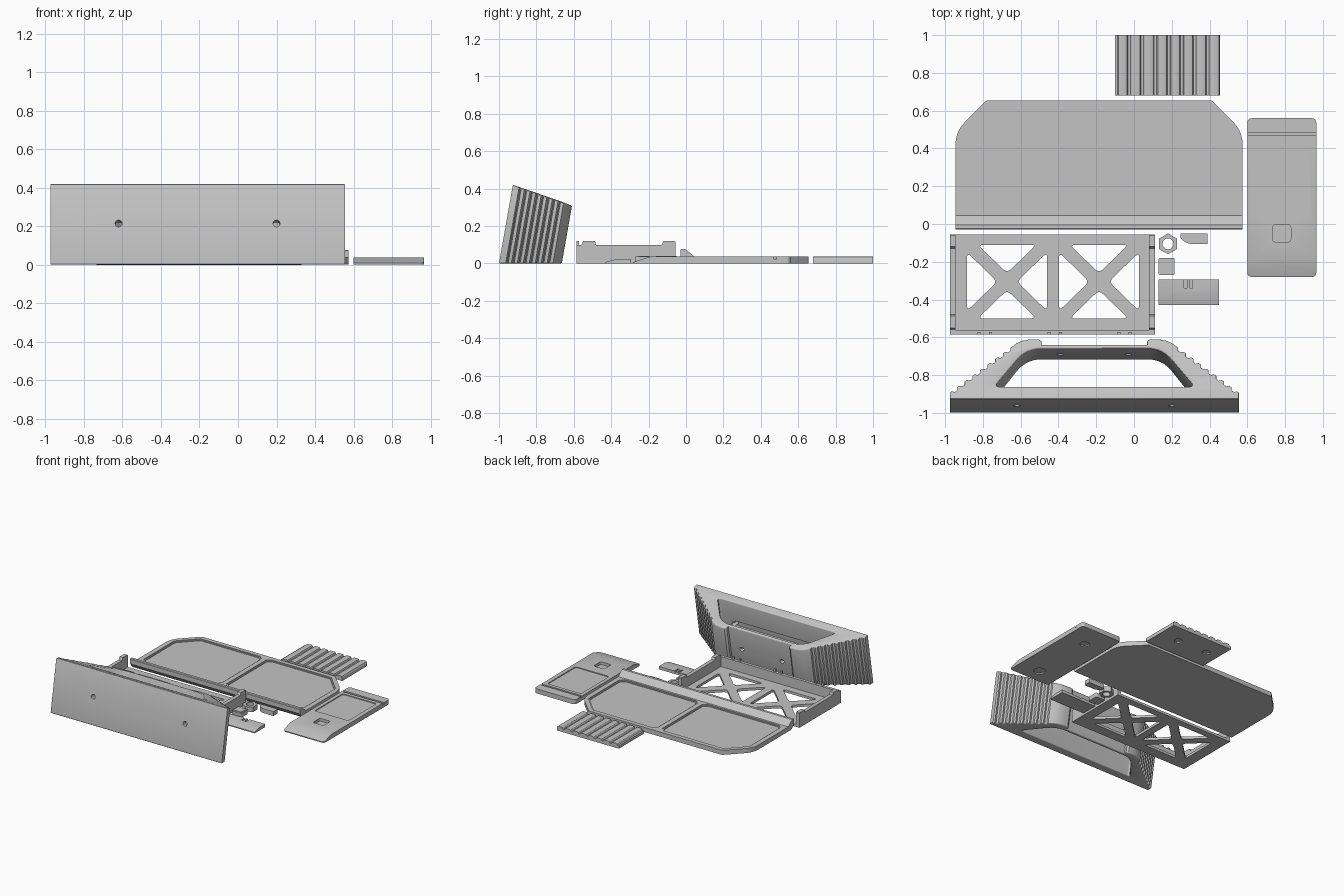
import bpy, bmesh, math
from mathutils import Matrix, Vector

cube = bpy.data.objects.get("Cube")
if cube:
    bpy.data.objects.remove(cube, do_unlink=True)

grey = bpy.data.materials.new("plain grey")
grey.use_nodes = True
COL = (0.55, 0.55, 0.55, 1)
grey.diffuse_color = COL
grey.node_tree.nodes["Principled BSDF"].inputs["Base Color"].default_value = COL

# Maps for profiles drawn in the side (y, z) and front (x, z) planes
SIDE = Matrix(((0, 0, 1, 0), (1, 0, 0, 0), (0, 1, 0, 0), (0, 0, 0, 1)))
FRONT = Matrix(((1, 0, 0, 0), (0, 0, 1, 0), (0, 1, 0, 0), (0, 0, 0, 1)))


def rounded(pts, r, n=5):
    """Round every corner of a polygon; a third value overrides the radius."""
    out = []
    for i, p in enumerate(pts):
        rad = p[2] if len(p) > 2 else r
        c, a, b = (Vector(q[:2]) for q in (p, pts[i - 1], pts[(i + 1) % len(pts)]))
        s = c + (a - c).normalized() * rad
        e = c + (b - c).normalized() * rad
        for k in range(n + 1):
            t = k / n
            out.append(s * (1 - t) ** 2 + c * 2 * t * (1 - t) + e * t * t)
    return out


def rect(x0, y0, x1, y1):
    return [(x0, y0), (x1, y0), (x1, y1), (x0, y1)]


def circle(x, y, r, n=20, turn=0.0):
    return [(x + r * math.cos(turn + math.tau * i / n),
             y + r * math.sin(turn + math.tau * i / n)) for i in range(n)]


def prism(name, polys, z0, z1, m=None, bevel=0.0):
    """Extrude one or more polygons into one object, optionally softening the rims."""
    bm = bmesh.new()
    for poly in polys:
        low = [bm.verts.new((p[0], p[1], z0)) for p in poly]
        high = [bm.verts.new((p[0], p[1], z1)) for p in poly]
        bm.faces.new(low[::-1])
        bm.faces.new(high)
        for i in range(len(poly)):
            bm.faces.new((low[i - 1], low[i], high[i], high[i - 1]))
    if bevel:
        rim = [e for e in bm.edges if all(v.co.z == z1 for v in e.verts)]
        bmesh.ops.bevel(bm, geom=rim, offset=bevel, segments=3, profile=0.5,
                        affect='EDGES', clamp_overlap=True)
    if m:
        bm.transform(m)
    bmesh.ops.recalc_face_normals(bm, faces=bm.faces)
    me = bpy.data.meshes.new(name)
    bm.to_mesh(me)
    bm.free()
    me.materials.append(grey)
    ob = bpy.data.objects.new(name, me)
    bpy.context.collection.objects.link(ob)
    return ob


def cut(ob, polys, z0, z1, m=None):
    """Subtract extruded polygons from a part."""
    tool = prism("cutter", polys, z0, z1, m)
    mod = ob.modifiers.new("cut", 'BOOLEAN')
    mod.object, mod.operation, mod.solver = tool, 'DIFFERENCE', 'EXACT'
    deps = bpy.context.evaluated_depsgraph_get()
    me = bpy.data.meshes.new_from_object(ob.evaluated_get(deps))
    ob.modifiers.clear()
    ob.data = me
    bpy.data.objects.remove(tool, do_unlink=True)


# Grip block: ridged outline, drawn as half and mirrored
MID = -0.21
a, b = Vector((0.765, 0.035)), Vector((0.43, 0.295))
inward = Vector((-0.61, -0.79)) * 0.013
half = [Vector((0.765, 0)), a]
for i in range(8):
    for t, deep in ((0.25, 0), (0.45, 1), (0.75, 1), (0.95, 0)):
        half.append(a.lerp(b, (i + t) / 8.3) + inward * deep)
half += [Vector(p) for p in ((0.41, 0.31), (0.38, 0.323), (0.34, 0.331),
                             (0.295, 0.331), (0.28, 0.32), (0.28, 0.30))]
outline = [(MID + p.x, p.y) for p in half] + [(MID - p.x, p.y) for p in reversed(half)]
grip = prism("grip_block", [outline], 0, 1)
opening = rounded([(MID - 0.53, 0.068, 0.03), (MID + 0.53, 0.068, 0.03),
                   (MID + 0.36, 0.278, 0.08), (MID - 0.36, 0.278, 0.08)], 0.05, 8)
cut(grip, [opening], -1, 2)

# Taper its top and bottom, soften the rims, lean it back
TILT = math.radians(10)
bm = bmesh.new()
bm.from_mesh(grip.data)
rims = [e for e in bm.edges if len(e.link_faces) == 2
        and (abs(e.link_faces[0].normal.z) > 0.9) != (abs(e.link_faces[1].normal.z) > 0.9)]
for v in bm.verts:
    low, high = v.co.y * math.tan(TILT), 0.427 - v.co.y * 0.164
    v.co.z = low + (high - low) * v.co.z
bmesh.ops.bevel(bm, geom=rims, offset=0.008, segments=3, profile=0.5,
                affect='EDGES', clamp_overlap=True)
lean = Matrix.Translation((0, -1, 0)) @ Matrix.Rotation(-TILT, 4, 'X')
bm.transform(lean)
bm.to_mesh(grip.data)
bm.free()
# Screw holes and the slot inside the opening
cut(grip, [circle(x, 0.217, 0.018) for x in (-0.62, 0.2)], -0.02, 0.1, lean @ FRONT)
cut(grip, [circle(x, 0.2, 0.018) for x in (-0.39, -0.03)], 0.24, 0.4, lean @ FRONT)
cut(grip, [rounded(rect(MID - 0.4, 0.19, MID + 0.4, 0.25), 0.015)], 0.04, 0.1, lean @ FRONT)

# Large cover with two sunken panels and a raised lip
CX = -0.185
cover = prism("cover", [rounded([(-0.945, 0, 0.002), (0.575, 0, 0.002), (0.575, 0.49, 0.07),
                                 (0.41, 0.655, 0.01), (-0.78, 0.655, 0.01),
                                 (-0.945, 0.49, 0.07)], 0.02)], 0, 0.037, bevel=0.004)


def panel(s, grow):
    pts = [(0.02, 0.09), (0.05, 0.06), (0.69, 0.06), (0.72, 0.09),
           (0.72, 0.48), (0.585, 0.62), (0.05, 0.62), (0.02, 0.59)]
    c = Vector((0.37, 0.34))
    return [(CX + s * (c.x + (x - c.x) * grow), c.y + (y - c.y) * grow) for x, y in pts]


cut(cover, [panel(s, 1) for s in (-1, 1)], 0.031, 0.1)
cut(cover, [panel(s, 0.975) for s in (-1, 1)], 0.025, 0.1)
prism("cover_lip", [[(0.002, 0), (-0.03, 0.037), (-0.03, 0.073), (-0.025, 0.077),
                     (-0.005, 0.077), (0.01, 0.066), (0.045, 0.036), (0.045, 0)]],
      -0.945, 0.575, SIDE)

# Side panel: ramp, groove, window recess, button recess, screw holes below
side = prism("side_panel", [rounded(rect(0.6, -0.28, 0.965, 0.56), 0.025)], 0, 0.037,
             bevel=0.006)
cut(side, [[(-0.19, 0.037), (-0.19, 0.1), (-0.4, 0.1), (-0.4, -0.02), (-0.28, 0.008)]],
    0.5, 1.1, SIDE)
cut(side, [rect(0.5, 0.468, 1.1, 0.485)], 0.024, 0.1)
cut(side, [rounded(rect(0.63, 0.08, 0.93, 0.44), 0.015)], 0.03, 0.1)
cut(side, [rounded(rect(0.735, -0.095, 0.83, -0.005), 0.015)], 0.015, 0.1)
cut(side, [circle(0.78, 0.36, 0.035), circle(0.78, -0.16, 0.045)], -0.1, 0.01)

# Ribbed pad
ribs, n = [(-0.1, 0), (-0.1, 0.022)], 8
step = 0.555 / n
for i in range(n):
    x = -0.1 + i * step
    ribs += [(x + 0.012, 0.024), (x + 0.018, 0.034), (x + 0.024, 0.037),
             (x + step - 0.012, 0.037), (x + step - 0.006, 0.034), (x + step - 0.001, 0.024)]
ribs += [(0.455, 0.022), (0.455, 0)]
pad = prism("ribbed_pad", [ribs], 0.68, 1.0, FRONT)
cut(pad, [circle(x, 0.845, 0.03) for x in (0.01, 0.28)], -0.1, 0.01)

# Truss tray: floor with crossed braces
floor = prism("tray_floor", [rect(-0.975, -0.58, 0.11, -0.055)], 0, 0.02)
holes = []
for cx in (-0.672, -0.185):
    for s in (-1, 1):
        top = [(-0.155, 0.195), (0.155, 0.195), (0, 0.045)]
        out = [(0.212, 0.155), (0.212, -0.155), (0.052, 0)]
        holes += [rounded([(cx + s * x, -0.305 + s * y) for x, y in tri], 0.03)
                  for tri in (top, out)]
cut(floor, holes, -0.1, 0.1)

# Tray walls with raised end tabs
wall = [(-0.585, 0), (-0.055, 0), (-0.055, 0.115), (-0.062, 0.12), (-0.12, 0.12),
        (-0.13, 0.1), (-0.48, 0.1), (-0.487, 0.12), (-0.55, 0.12), (-0.558, 0.1), (-0.585, 0.1)]
for name, x0, x1 in (("tray_wall_right", -0.975, -0.945), ("tray_wall_left", 0.08, 0.11)):
    prism(name, [wall], x0, x1, SIDE)
front = prism("tray_wall_front", [rect(-0.97, 0, 0.105, 0.1)], -0.585, -0.56, FRONT)
for i, x in enumerate((-0.82, -0.76, -0.45, -0.39, -0.08, -0.02)):
    prism("tray_tab_%d" % (i + 1), [rect(x - 0.008, 0.1, x + 0.008, 0.12)], -0.585, -0.572, FRONT)

# Small loose parts
nut = prism("hex_nut", [circle(0.18, -0.105, 0.055, 6, math.pi / 6)], 0, 0.04, bevel=0.004)
cut(nut, [circle(0.18, -0.105, 0.029)], -0.1, 0.1)
prism("latch_wedge", [rounded([(0.245, -0.05, 0.004), (0.245, -0.075, 0.01),
                               (0.28, -0.105, 0.025), (0.39, -0.105, 0.004),
                               (0.39, -0.05, 0.004)], 0.01)], 0, 0.035)
prism("spacer_block", [rounded(rect(0.13, -0.27, 0.215, -0.18), 0.01)], 0, 0.036, bevel=0.006)
prism("spacer_band", [rect(0.14, -0.255, 0.205, -0.195)], 0.03, 0.039)
plate = prism("latch_plate", [[(-0.43, 0), (-0.295, 0), (-0.295, 0.024), (-0.37, 0.024),
                               (-0.43, 0.008)]], 0.13, 0.45, SIDE)
cut(plate, [rect(0.265, -0.34, 0.28, -0.29), rect(0.295, -0.34, 0.31, -0.29)], 0.016, 0.1)

# Smooth curved faces, keep hard edges
bpy.ops.object.select_all(action='DESELECT')
for ob in bpy.context.collection.objects:
    if ob.type == 'MESH' and grey.name in ob.data.materials:
        ob.select_set(True)
        bpy.context.view_layer.objects.active = ob
bpy.ops.object.shade_smooth_by_angle(angle=math.radians(30))
